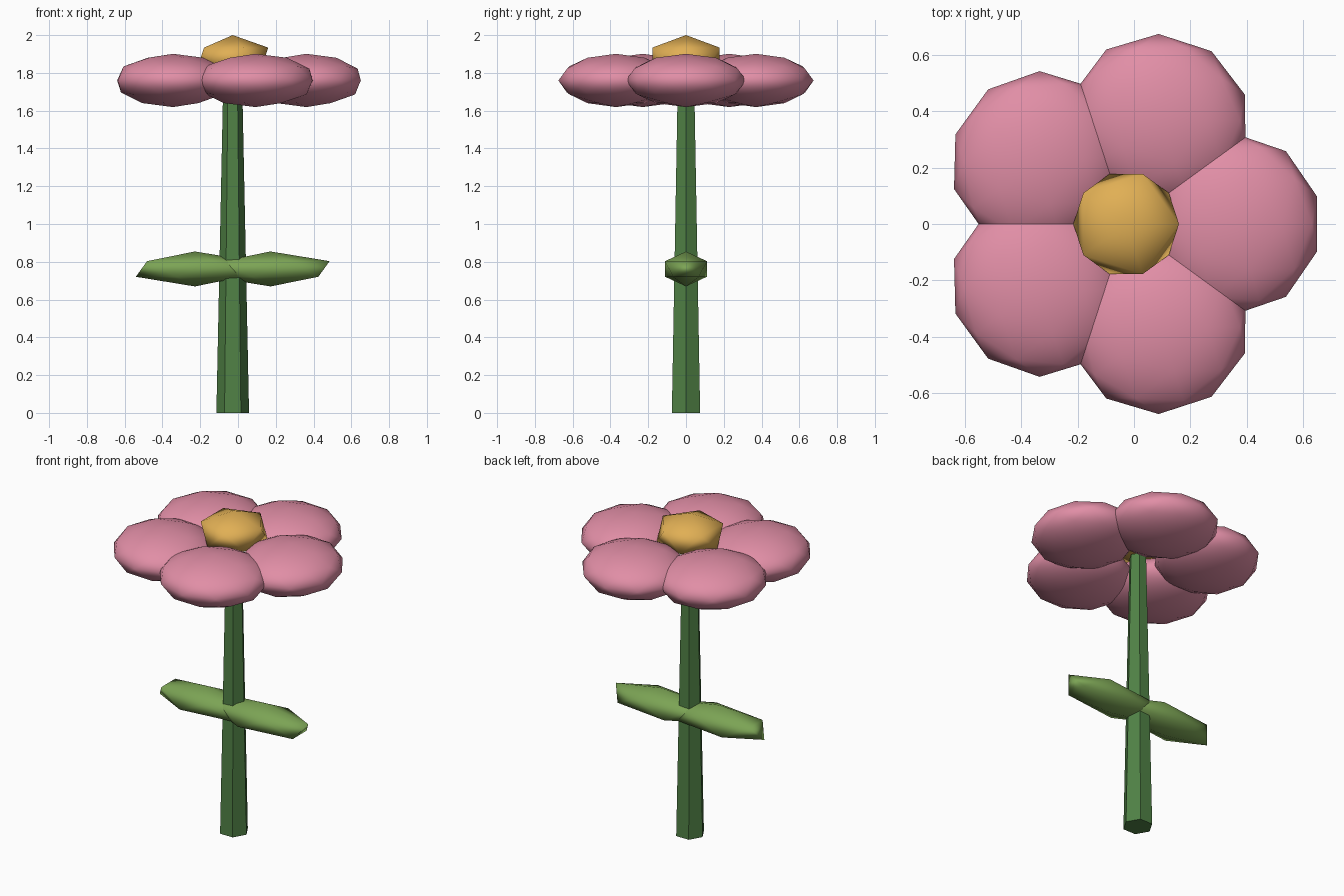
import bpy
from math import radians, cos, sin

if "Cube" in bpy.data.objects:
    bpy.data.objects.remove(bpy.data.objects["Cube"])

CX = -0.028  # stem axis


def material(name, rgb):
    m = bpy.data.materials.new(name)
    m.diffuse_color = (*rgb, 1)
    m.use_nodes = True
    m.node_tree.nodes["Principled BSDF"].inputs["Base Color"].default_value = m.diffuse_color
    return m


pink = material("petal_pink", (0.75, 0.27, 0.38))
gold = material("centre_gold", (0.75, 0.43, 0.09))
stem_green = material("stem_green", (0.08, 0.22, 0.06))
leaf_green = material("leaf_green", (0.20, 0.37, 0.09))


def blob(name, subdivisions, loc, scale, mat, turn=0):
    """Smooth-shaded, stretched icosphere."""
    bpy.ops.mesh.primitive_ico_sphere_add(subdivisions=subdivisions, radius=1,
                                          location=loc, rotation=(0, 0, turn))
    ob = bpy.context.object
    ob.name = name
    ob.scale = scale
    ob.data.materials.append(mat)
    bpy.ops.object.shade_smooth()
    return ob


# tapered six-sided stem, corners on the x axis
bpy.ops.mesh.primitive_cone_add(vertices=6, radius1=0.0865, radius2=0.05, depth=1.76,
                                location=(CX, 0, 0.88), rotation=(0, 0, radians(30)))
stem = bpy.context.object
stem.name = "stem"
stem.data.materials.append(stem_green)

# ring of five petals
for i in range(5):
    a = radians(72 * i)
    blob(f"petal_{i + 1}", 2, (CX + 0.39 * cos(a), 0.39 * sin(a), 1.76),
         (0.303, 0.32, 0.141), pink, a)

# flower centre
blob("flower_centre", 1, (CX, 0, 1.88), (0.21, 0.21, 0.12), gold)

# pair of leaves
for side, sx in (("left", -1), ("right", 1)):
    blob(f"leaf_{side}", 1, (CX + sx * 0.2, 0, 0.762), (0.35, 0.13, 0.0925), leaf_green)
